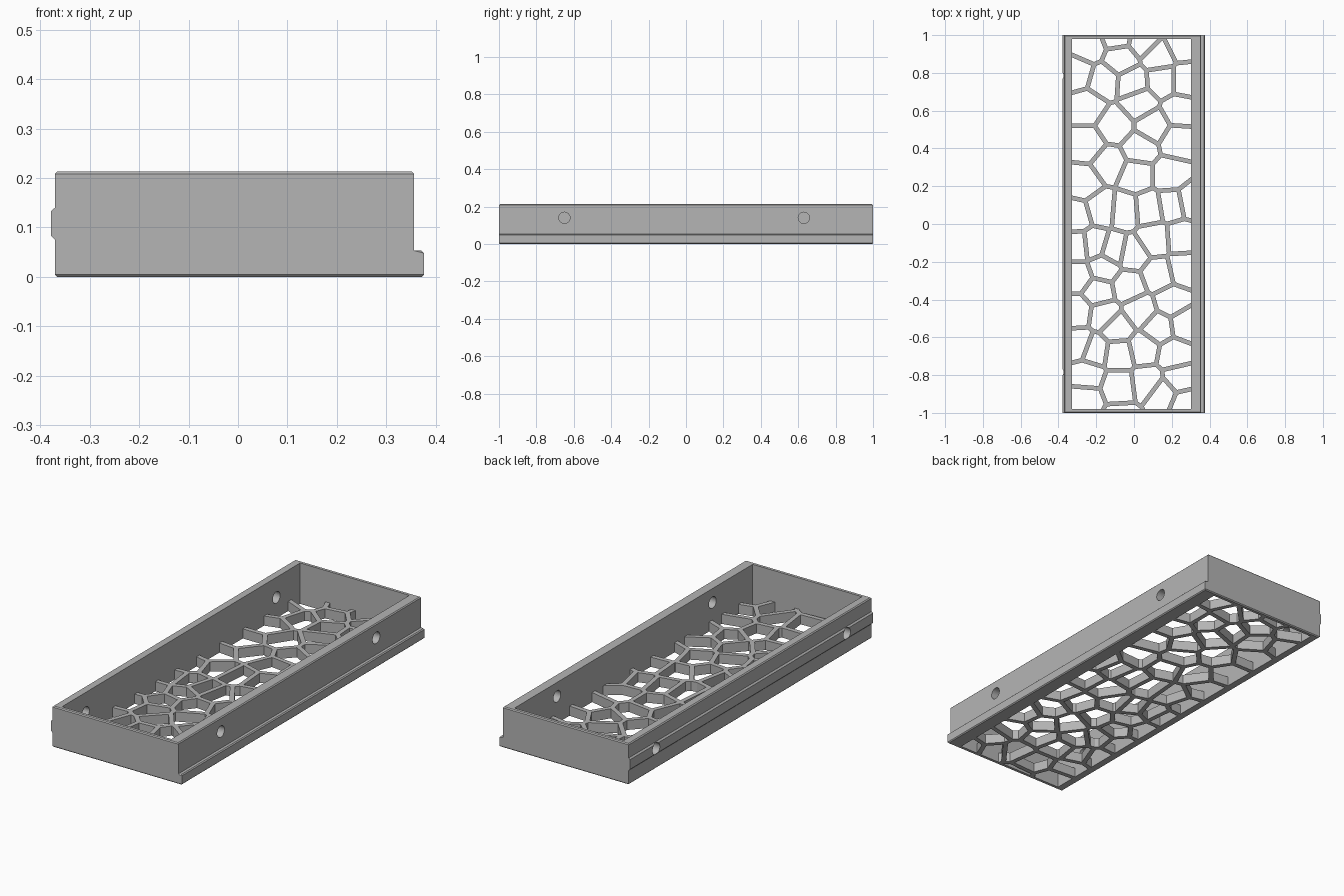
import bpy
import bmesh
import math
from mathutils import Matrix, Vector

default = bpy.data.objects.get("Cube")
if default:
    bpy.data.objects.remove(default, do_unlink=True)

# Inner opening of the tray and the lattice dimensions
LEFT, RIGHT, END = -0.328, 0.302, 0.98
FLOOR_TOP, STRUT, HEIGHT = 0.05, 0.024, 0.213

# Cell centres of the floor lattice, in hundredths of a unit
CELLS = [
    (-24, 94), (-9, 100), (5, 97), (-7, 87), (13, 89), (25, 95), (-30, 80),
    (-16, 76), (-1, 75), (15, 76), (27, 76), (-25, 62), (-10, 52), (3, 64),
    (10, 52), (24, 60), (-25, 42), (-13, 32), (3, 40), (23, 44), (-27, 22),
    (1, 26), (19, 26), (-31, 4), (-17, 8), (-5, 7), (8, 8), (20, 10),
    (30, 12), (-30, -12), (-21, -11), (-11, -14), (-1, -16), (11, -8),
    (25, -7), (-16, -23), (-30, -28), (-19, -36), (-3, -33), (13, -27),
    (26, -24), (-30, -46), (-16, -48), (3, -46), (20, -41), (27, -53),
    (-9, -55), (13, -55), (-29, -64), (-21, -67), (-8, -69), (5, -66),
    (21, -69), (-25, -80), (-8, -86), (7, -84), (24, -82), (-26, -93),
    (-7, -104), (15, -90), (27, -95),
]

grey = bpy.data.materials.new("plain_grey")
grey.use_nodes = True
grey.diffuse_color = (0.46, 0.46, 0.46, 1)
grey.node_tree.nodes["Principled BSDF"].inputs["Base Color"].default_value = grey.diffuse_color


def make_object(name, bm):
    bmesh.ops.recalc_face_normals(bm, faces=bm.faces)
    mesh = bpy.data.meshes.new(name)
    bm.to_mesh(mesh)
    bm.free()
    mesh.materials.append(grey)
    obj = bpy.data.objects.new(name, mesh)
    bpy.context.collection.objects.link(obj)
    return obj


def add_prism(bm, points, direction):
    """Extrude a closed outline along a direction."""
    face = bm.faces.new([bm.verts.new(p) for p in points])
    new = bmesh.ops.extrude_face_region(bm, geom=[face])["geom"]
    verts = [v for v in new if isinstance(v, bmesh.types.BMVert)]
    bmesh.ops.translate(bm, vec=direction, verts=verts)


def cut(target, cutter):
    """Subtract a cutter and remove it."""
    cutter.hide_render = True
    mod = target.modifiers.new("cut", "BOOLEAN")
    mod.operation = "DIFFERENCE"
    mod.solver = "EXACT"
    mod.object = cutter
    bpy.context.view_layer.objects.active = target
    bpy.ops.object.modifier_apply(modifier=mod.name)
    bpy.data.objects.remove(cutter, do_unlink=True)


def rectangle(x0, x1, y, z):
    return [Vector(p) for p in ((x0, -y, z), (x1, -y, z), (x1, y, z), (x0, y, z))]


def clip(poly, point, normal):
    """Keep the part of a polygon behind a line."""
    result = []
    for a, b in zip(poly, poly[1:] + poly[:1]):
        da, db = (a - point).dot(normal), (b - point).dot(normal)
        if da <= 0:
            result.append(a)
        if da * db < 0:
            result.append(a.lerp(b, da / (da - db)))
    return result


# Frame: outer profile with the right ledge and the left rib
profile = [(-0.37, 0), (0.376, 0), (0.376, 0.053), (0.356, 0.053),
           (0.356, HEIGHT), (-0.37, HEIGHT), (-0.37, 0.14),
           (-0.378, 0.133), (-0.378, 0.083), (-0.37, 0.075)]
bm = bmesh.new()
add_prism(bm, [(x, -1, z) for x, z in profile], (0, 2, 0))
bmesh.ops.recalc_face_normals(bm, faces=bm.faces)
edges = [e for e in bm.edges
         if abs(e.verts[0].co.z - e.verts[1].co.z) < 0.001
         and e.is_convex and e.calc_face_angle() > math.radians(60)]
bmesh.ops.bevel(bm, geom=edges, offset=0.005, segments=1, affect="EDGES")
frame = make_object("tray_frame", bm)

# Opening through the frame
bm = bmesh.new()
add_prism(bm, rectangle(LEFT, RIGHT, END, -0.1), (0, 0, 1))
cut(frame, make_object("opening_cutter", bm))

# Round holes through the two long walls
bm = bmesh.new()
for x, y, z in ((0.34, -0.65, 0.14), (0.34, 0.63, 0.14),
                (-0.35, -0.785, 0.108), (-0.35, 0.785, 0.108)):
    bmesh.ops.create_cone(
        bm, cap_ends=True, segments=32, radius1=0.03, radius2=0.03, depth=0.15,
        matrix=Matrix.Translation((x, y, z)) @ Matrix.Rotation(math.pi / 2, 4, "Y"))
cut(frame, make_object("hole_cutter", bm))

# Lattice floor: a slab with one hole for each cell
bm = bmesh.new()
add_prism(bm, rectangle(LEFT, RIGHT, END, 0), (0, 0, FLOOR_TOP))
lattice = make_object("lattice_floor", bm)

bm = bmesh.new()
centres = [Vector((x / 100, y / 100, 0)) for x, y in CELLS]
for c in centres:
    poly = rectangle(LEFT - 0.03, RIGHT + 0.03, END + 0.03, -0.1)
    for other in centres:
        if other is not c and poly:
            normal = (other - c).normalized()
            poly = clip(poly, (c + other) / 2 - normal * STRUT / 2, normal)
    if len(poly) > 2:
        add_prism(bm, poly, (0, 0, 0.3))
cut(lattice, make_object("cell_cutter", bm))
